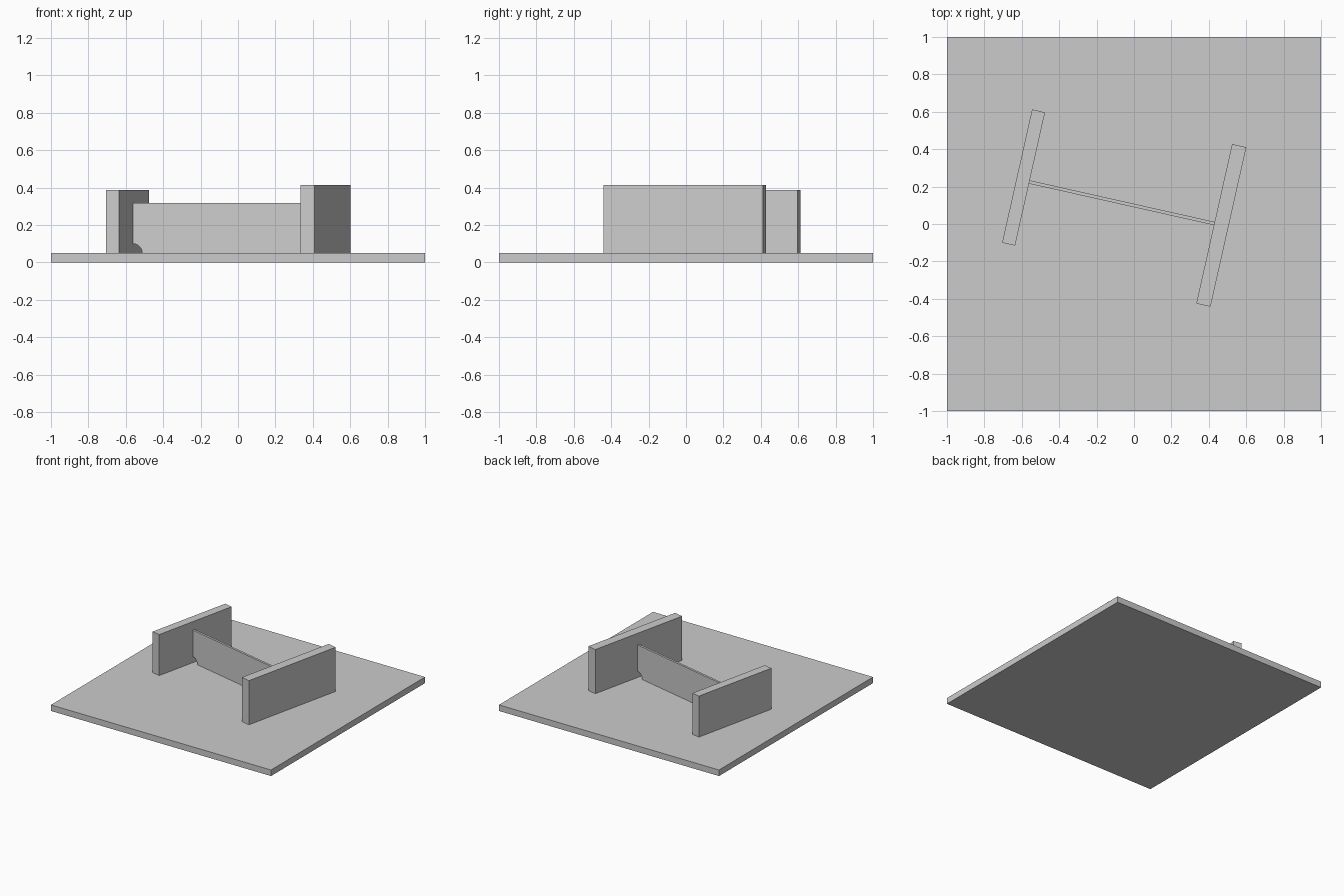
import bpy, bmesh, math
from mathutils import Matrix

cube = bpy.data.objects.get("Cube")
if cube:
    bpy.data.objects.remove(cube, do_unlink=True)

grey = bpy.data.materials.new("plain_grey")
grey.use_nodes = True
colour = (0.6, 0.6, 0.6, 1)
grey.diffuse_color = colour
grey.node_tree.nodes["Principled BSDF"].inputs["Base Color"].default_value = colour

BASE_TOP = 0.05
turn = Matrix.Rotation(math.radians(-12.66), 4, "Z")


def finish(name, bm, matrix):
    bmesh.ops.recalc_face_normals(bm, faces=bm.faces)
    mesh = bpy.data.meshes.new(name)
    bm.to_mesh(mesh)
    bm.free()
    mesh.materials.append(grey)
    obj = bpy.data.objects.new(name, mesh)
    obj.matrix_world = matrix
    bpy.context.collection.objects.link(obj)
    return obj


def box(name, x, y, z, matrix):
    """Box from (min, max) ranges along each axis."""
    bm = bmesh.new()
    bmesh.ops.create_cube(bm, size=1)
    for v in bm.verts:
        for i, (low, high) in enumerate((x, y, z)):
            v.co[i] = high if v.co[i] > 0 else low
    return finish(name, bm, matrix)


# Square base plate
box("base_plate", (-1, 1), (-1, 1), (0, BASE_TOP), Matrix())

# Two end plates, in the turned frame of the beam
web_left, web_right = 0.418, -0.595
box("right_flange", (web_right - 0.071, web_right), (-0.252, 0.478), (BASE_TOP, 0.387), turn)
box("left_flange", (web_left, web_left + 0.078), (-0.342, 0.532), (BASE_TOP, 0.413), turn)

# Thin web with a quarter-round notch at each lower corner
radius, steps = 0.05, 8
arc = [(radius * math.sin(a), radius * math.cos(a))
       for a in (i * math.pi / 2 / steps for i in range(steps + 1))]
profile = [(web_right + u, BASE_TOP + w) for u, w in arc]
profile += [(web_left - u, BASE_TOP + w) for u, w in reversed(arc)]
profile += [(web_left, 0.317), (web_right, 0.317)]
bm = bmesh.new()
face = bm.faces.new([bm.verts.new((u, 0.0875, w)) for u, w in profile])
side = bmesh.ops.extrude_face_region(bm, geom=[face])
bmesh.ops.translate(bm, vec=(0, 0.018, 0),
                    verts=[g for g in side["geom"] if isinstance(g, bmesh.types.BMVert)])
web = finish("web", bm, turn)
